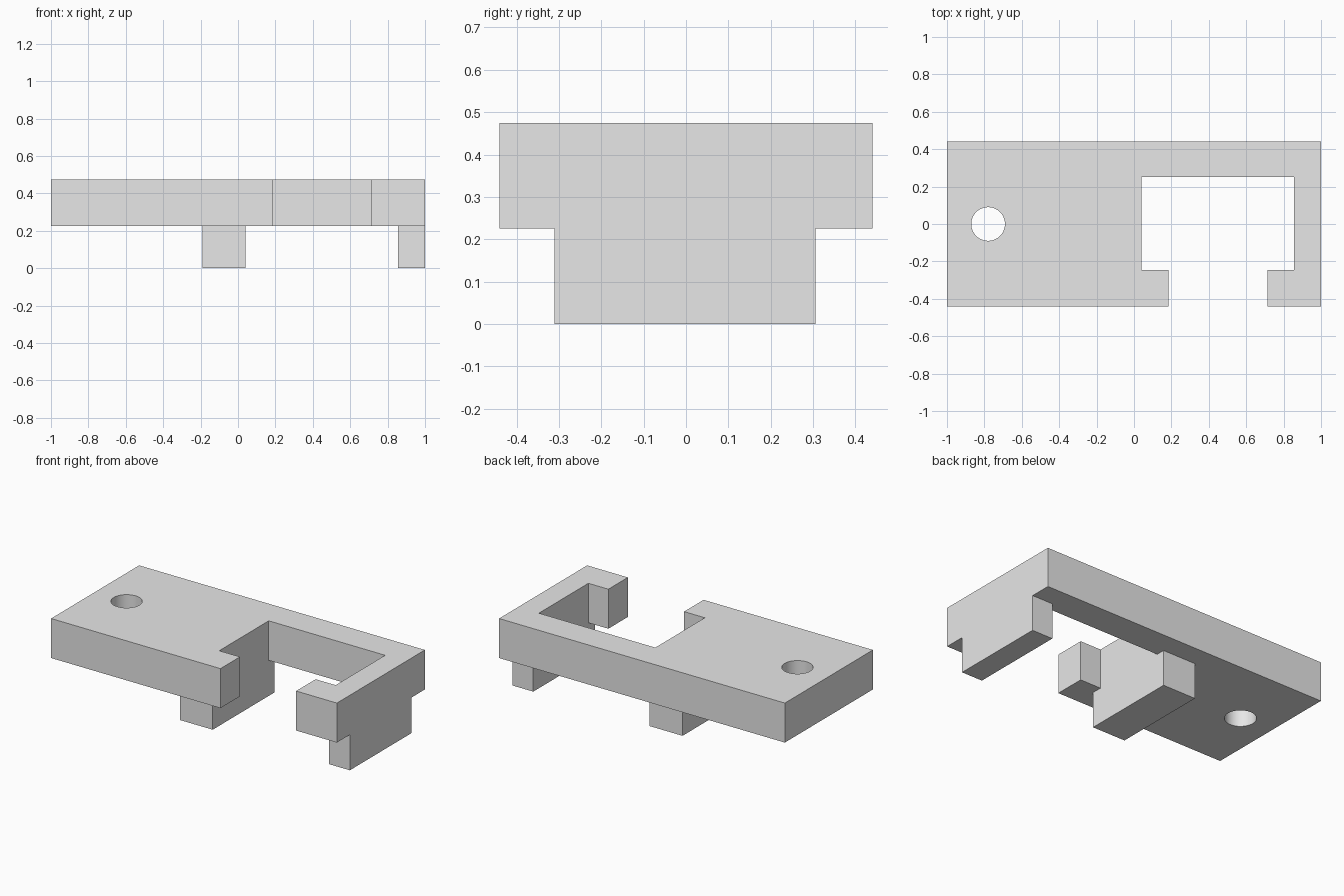
import bpy
import bmesh
from mathutils import Matrix

cube = bpy.data.objects.get("Cube")
if cube:
    bpy.data.objects.remove(cube, do_unlink=True)

GREY = (0.8, 0.8, 0.8, 1.0)
grey = bpy.data.materials.new("light grey")
grey.use_nodes = True
grey.diffuse_color = GREY
grey.node_tree.nodes["Principled BSDF"].inputs["Base Color"].default_value = GREY

PLATE_BOTTOM, PLATE_TOP = 0.225, 0.475


def add_object(name, bm):
    bmesh.ops.recalc_face_normals(bm, faces=bm.faces)
    mesh = bpy.data.meshes.new(name)
    bm.to_mesh(mesh)
    bm.free()
    mesh.materials.append(grey)
    obj = bpy.data.objects.new(name, mesh)
    bpy.context.collection.objects.link(obj)
    return obj


def extrude_outline(name, outline, z0, z1):
    bm = bmesh.new()
    face = bm.faces.new([bm.verts.new((x, y, z0)) for x, y in outline])
    result = bmesh.ops.extrude_face_region(bm, geom=[face])
    top = [v for v in result["geom"] if isinstance(v, bmesh.types.BMVert)]
    bmesh.ops.translate(bm, verts=top, vec=(0, 0, z1 - z0))
    return add_object(name, bm)


# Plate with a rectangular window that opens through the front edge
plate = extrude_outline("plate", [
    (-1, -0.44), (0.185, -0.44), (0.185, -0.245), (0.04, -0.245),
    (0.04, 0.25), (0.855, 0.25), (0.855, -0.245), (0.715, -0.245),
    (0.715, -0.44), (1, -0.44), (1, 0.44), (-1, 0.44),
], PLATE_BOTTOM, PLATE_TOP)

# Round screw hole
bm = bmesh.new()
bmesh.ops.create_cone(bm, cap_ends=True, segments=48, radius1=0.09, radius2=0.09,
                      depth=1, matrix=Matrix.Translation((-0.78, 0, 0.35)))
cutter = add_object("hole_cutter", bm)
cutter.hide_render = True
cutter.hide_set(True)
hole = plate.modifiers.new("screw hole", "BOOLEAN")
hole.operation = "DIFFERENCE"
hole.solver = "EXACT"
hole.object = cutter
bpy.context.view_layer.objects.active = plate
plate.select_set(True)
bpy.ops.object.modifier_apply(modifier=hole.name)
bpy.data.objects.remove(cutter, do_unlink=True)
bpy.ops.object.shade_smooth_by_angle(angle=0.5)

# Feet running front to back on either side of the window
for name, x0, x1 in (("middle_foot", -0.19, 0.04), ("left_foot", 0.855, 1)):
    extrude_outline(name, [(x0, -0.31), (x1, -0.31), (x1, 0.306), (x0, 0.306)],
                    0, PLATE_BOTTOM)
